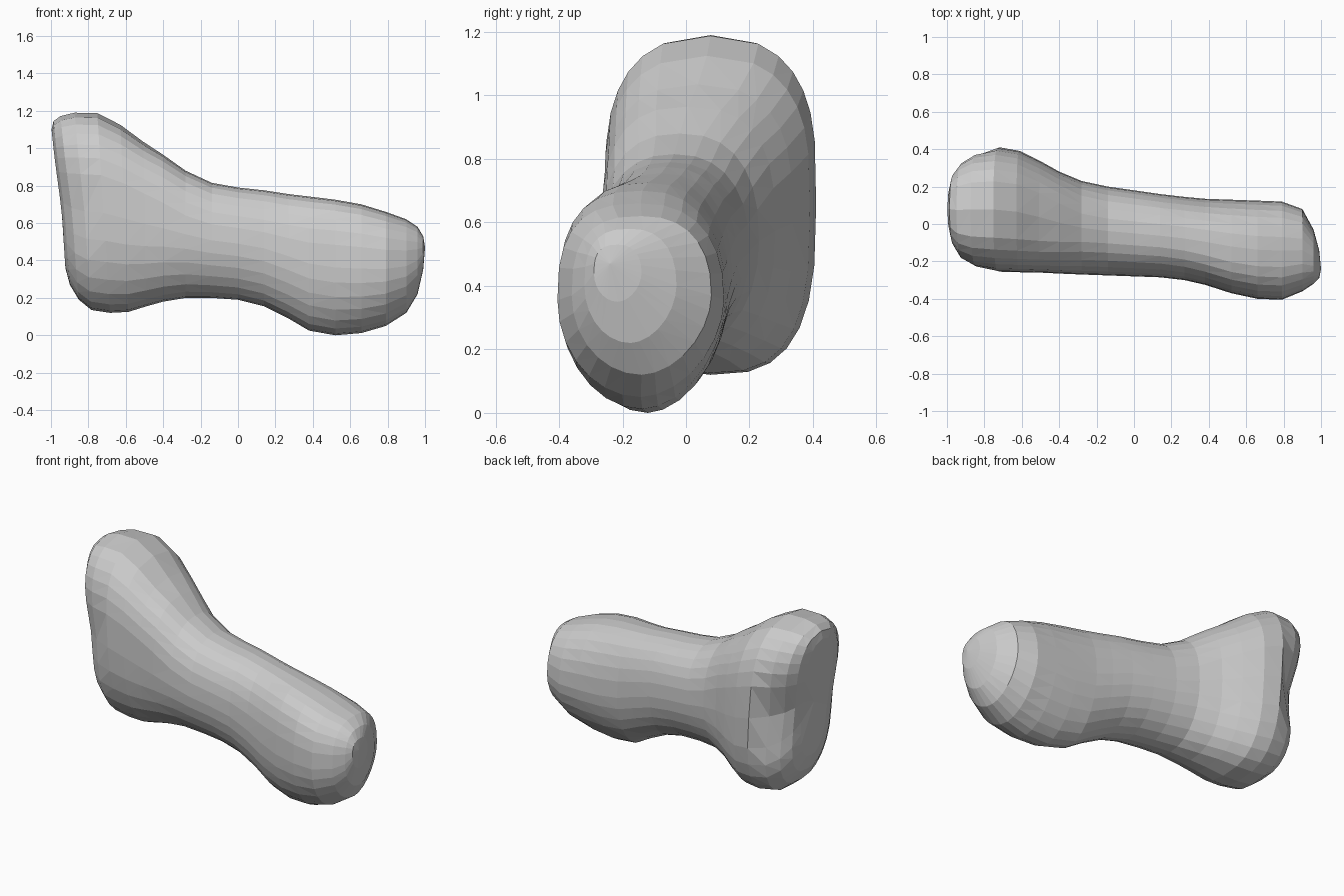
import bpy, bmesh, math

if "Cube" in bpy.data.objects:
    bpy.data.objects.remove(bpy.data.objects["Cube"])

# Cross-sections along the bone: x, y min, y max, z min, z max
SECTIONS = [
    (-0.955, -0.06, 0.22, 0.36, 1.10),
    (-0.94, -0.13, 0.29, 0.27, 1.145),
    (-0.90, -0.20, 0.35, 0.19, 1.172),
    (-0.83, -0.24, 0.395, 0.135, 1.19),
    (-0.72, -0.255, 0.41, 0.12, 1.188),
    (-0.61, -0.258, 0.39, 0.125, 1.125),
    (-0.50, -0.26, 0.335, 0.155, 1.035),
    (-0.40, -0.265, 0.28, 0.18, 0.965),
    (-0.28, -0.27, 0.23, 0.20, 0.88),
    (-0.14, -0.275, 0.20, 0.20, 0.815),
    (0.00, -0.28, 0.18, 0.19, 0.79),
    (0.14, -0.285, 0.16, 0.155, 0.775),
    (0.27, -0.30, 0.145, 0.09, 0.755),
    (0.38, -0.325, 0.135, 0.025, 0.742),
    (0.52, -0.37, 0.13, 0.0, 0.725),
    (0.66, -0.40, 0.125, 0.012, 0.70),
    (0.79, -0.405, 0.12, 0.05, 0.66),
    (0.90, -0.36, 0.08, 0.12, 0.62),
    (0.96, -0.32, -0.03, 0.22, 0.58),
    (0.99, -0.29, -0.14, 0.35, 0.53),
]
SIDES = 28


def clamp(v):
    return min(max(v, 0.0), 1.0)


def spow(v, p):
    return math.copysign(abs(v) ** p, v)


def ring(bm, x, y0, y1, z0, z1):
    """Rounded section; the head leans, is squarer, and its end is waisted."""
    lean = clamp((-0.4 - x) / 0.5)
    square = clamp((-0.25 - x) / 0.3)
    waist = clamp((-0.72 - x) / 0.15)
    tip = clamp((x - 0.2) / 0.3)
    verts = []
    for i in range(SIDES):
        a = 2 * math.pi * i / SIDES
        back, up = math.cos(a) > 0, math.sin(a) > 0
        # Squareness of each quarter of the section
        if up:
            n = 2.35 + 1.45 * square + (0 if back else 0.4 * tip)
        elif back:
            n = 2.0 + 0.9 * square - 0.2 * tip
        else:
            n = 2.0 + 0.35 * square
        c, s = spow(math.cos(a), 2 / n), spow(math.sin(a), 2 / n)
        if up:
            s *= 1 - 0.17 * square * c * c
        z = (z0 + z1) / 2 + (z1 - z0) / 2 * s
        pinch = math.exp(-((z - 0.65) / 0.22) ** 2) * waist
        pinch *= 1.1 if back else 0.4
        y = (y0 + y1) / 2 + (y1 - y0) / 2 * c * (1 - 0.24 * pinch)
        x1 = x - 0.1 * lean * (z - 0.68) + 0.025 * pinch * abs(c)
        verts.append(bm.verts.new((x1, y, z)))
    return verts


def cap(bm, loop, centre):
    c = bm.verts.new(centre)
    for i in range(SIDES):
        bm.faces.new((loop[i], loop[(i + 1) % SIDES], c))


# Bone: loft through the sections, closed at both ends
bm = bmesh.new()
rings = [ring(bm, *s) for s in SECTIONS]
for a, b in zip(rings, rings[1:]):
    for i in range(SIDES):
        j = (i + 1) % SIDES
        bm.faces.new((a[i], a[j], b[j], b[i]))
cap(bm, rings[0], (-0.945, 0.09, 0.70))
cap(bm, rings[-1], (1.0, -0.24, 0.47))
bmesh.ops.recalc_face_normals(bm, faces=bm.faces)
bmesh.ops.triangulate(bm, faces=bm.faces)
mesh = bpy.data.meshes.new("bone")
bm.to_mesh(mesh)
bm.free()
bone = bpy.data.objects.new("bone", mesh)
bpy.context.collection.objects.link(bone)
